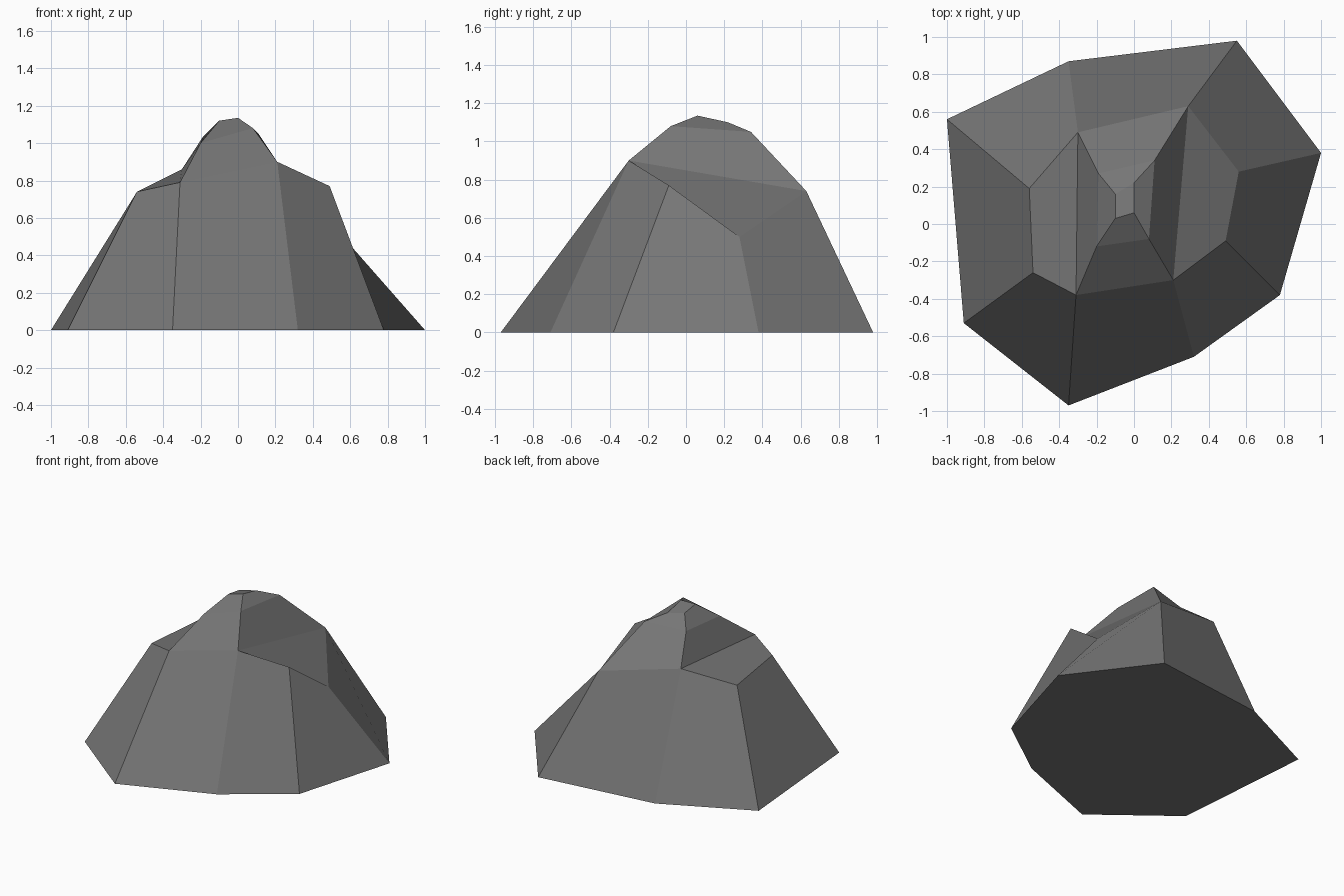
import bpy, bmesh

if "Cube" in bpy.data.objects:
    bpy.data.objects.remove(bpy.data.objects["Cube"])

# Contour rings of the rock, counter-clockwise from the back left
base = [(-.35, .87, 0), (-1, .56, 0), (-.91, -.53, 0), (-.35, -.97, 0),
        (.32, -.71, 0), (.78, -.38, 0), (1, .38, 0), (.55, .98, 0)]
shoulder = [(-.30, .49, .86), (-.56, .19, .69), (-.54, -.26, .74), (-.31, -.38, .79),
            (.21, -.30, .90), (.49, -.09, .77), (.56, .28, .50), (.29, .63, .74)]
neck = [(-.19, .27, 1.03), (-.20, -.12, 1.0), (.08, -.08, 1.08), (.11, .34, 1.05)]
crown = [(-.10, .16, 1.10), (-.10, .03, 1.12), (0, .06, 1.135), (0, .22, 1.10)]

bm = bmesh.new()


def ring(points):
    return [bm.verts.new(p) for p in points]


def bridge(low, high):
    n = len(low)
    for i in range(n):
        j = (i + 1) % n
        bm.faces.new((low[i], low[j], high[j], high[i]))


b, s, n, c = map(ring, (base, shoulder, neck, crown))
bridge(b, s)                               # steep sides
bm.faces.new(s[0:4])                       # left ledge
bm.faces.new(s[4:8])                       # right ledge
bridge([s[i] for i in (0, 3, 4, 7)], n)    # upper slopes
bridge(n, c)                               # peak bevel
bm.faces.new(c)                            # peak cap
bm.faces.new(b[::-1])                      # underside
bmesh.ops.recalc_face_normals(bm, faces=bm.faces)

mesh = bpy.data.meshes.new("rock")
bm.to_mesh(mesh)
bm.free()
rock = bpy.data.objects.new("rock", mesh)
bpy.context.collection.objects.link(rock)

# Stone colour
stone = bpy.data.materials.new("grey stone")
stone.diffuse_color = (.18, .18, .18, 1)
stone.use_nodes = True
stone.node_tree.nodes["Principled BSDF"].inputs["Base Color"].default_value = stone.diffuse_color
mesh.materials.append(stone)
